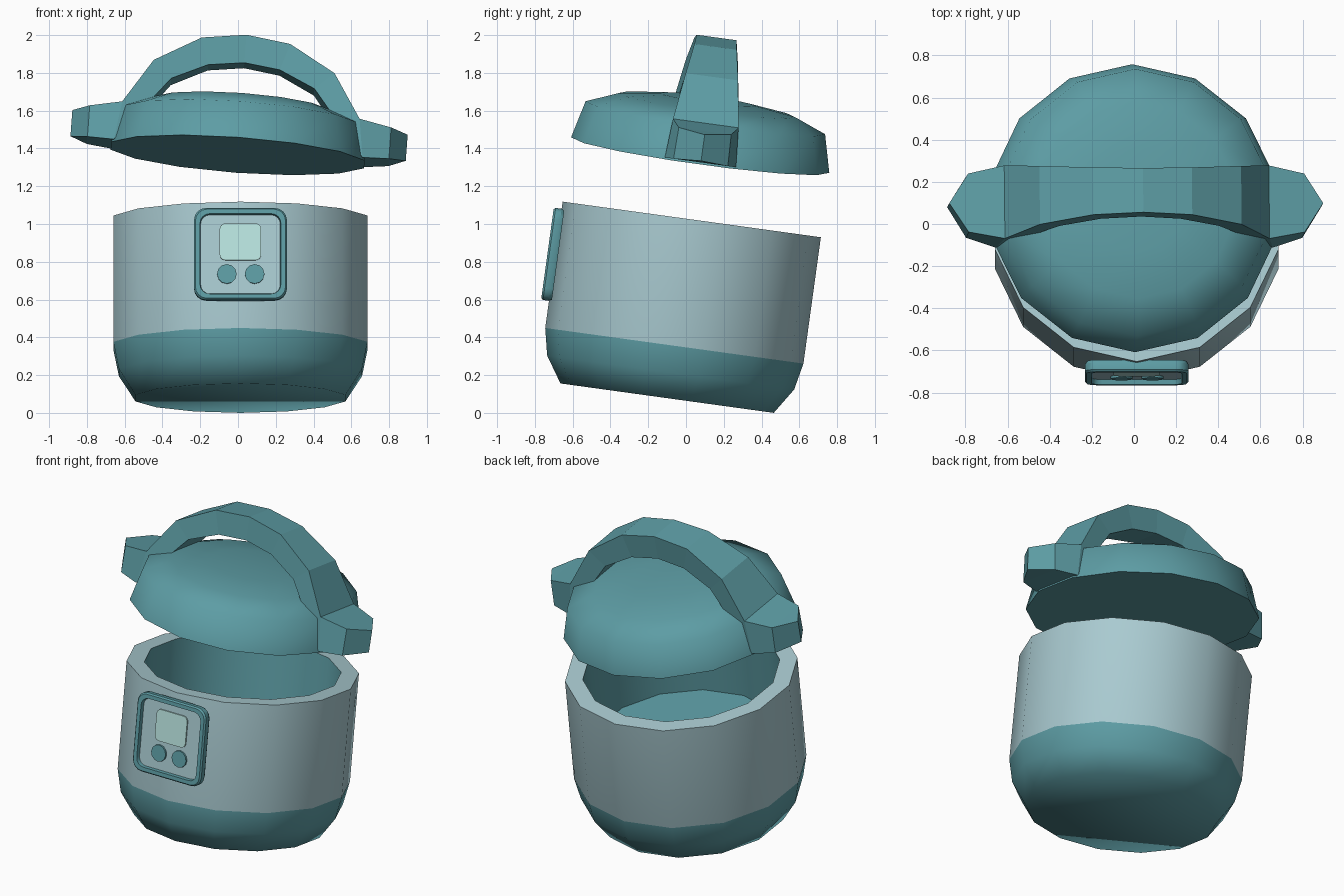
import bpy, bmesh, math
from mathutils import Matrix, Vector

if "Cube" in bpy.data.objects:
    bpy.data.objects.remove(bpy.data.objects["Cube"])


def material(name, srgb):
    lin = [c / 12.92 if c <= 0.04045 else ((c + 0.055) / 1.055) ** 2.4 for c in srgb]
    m = bpy.data.materials.new(name)
    m.use_nodes = True
    m.diffuse_color = (*lin, 1)
    m.node_tree.nodes["Principled BSDF"].inputs["Base Color"].default_value = (*lin, 1)
    return m


TEAL = material("teal", (0.365, 0.615, 0.645))
PALE = material("pale_blue", (0.665, 0.795, 0.82))
MINT = material("pale_mint", (0.73, 0.90, 0.88))

# Tilted frames of the pot and of the lid lifted off it
POT = Matrix.Translation((0.013, -0.10, 0.078)) @ Matrix.Rotation(math.radians(-7.85), 4, 'X')
LID = (Matrix.Translation((-0.002, 0.075, 1.365)) @ Matrix.Rotation(math.radians(4.2), 4, 'Y')
       @ Matrix.Rotation(math.radians(-7.85), 4, 'X'))


def loft(name, rings, mats, frame, caps=True, closed=False, band_mats=None, smooth=None):
    """Join matching rings of points; band_mats gives a slot for each band, then both caps."""
    bm = bmesh.new()
    vr = [[bm.verts.new(p) for p in ring] for ring in rings]
    n = len(rings[0])
    bands = len(rings) if closed else len(rings) - 1
    for b in range(bands):
        lo, hi = vr[b], vr[(b + 1) % len(vr)]
        for i in range(n):
            f = bm.faces.new((lo[i], lo[(i + 1) % n], hi[(i + 1) % n], hi[i]))
            f.material_index = band_mats[b] if band_mats else 0
    if caps and not closed:
        for ring in (vr[0][::-1], vr[-1]):
            bm.faces.new(ring)
    bmesh.ops.remove_doubles(bm, verts=bm.verts, dist=0.0005)
    bmesh.ops.recalc_face_normals(bm, faces=bm.faces)
    me = bpy.data.meshes.new(name)
    bm.to_mesh(me)
    bm.free()
    for m in mats:
        me.materials.append(m)
    if smooth:
        for p in me.polygons:
            p.use_smooth = True
        me.set_sharp_from_angle(angle=math.radians(smooth))
    ob = bpy.data.objects.new(name, me)
    bpy.context.scene.collection.objects.link(ob)
    ob.matrix_world = frame
    return ob


def circle(r, z, sides=14):
    steps = [-math.pi / 2 + 2 * math.pi * i / sides for i in range(sides)]
    return [Vector((r * math.cos(a), r * math.sin(a), z)) for a in steps]


def rounded(cx, cz, hx, hz, r, y, steps=4):
    """Rounded rectangle facing the front."""
    pts = []
    for q, (sx, sz) in enumerate(((1, 1), (-1, 1), (-1, -1), (1, -1))):
        for k in range(steps + 1):
            a = math.pi / 2 * (q + k / steps)
            pts.append(Vector((cx + sx * (hx - r) + r * math.cos(a), y,
                               cz + sz * (hz - r) + r * math.sin(a))))
    return pts


# Pot: teal base, pale wall and rim, teal bowl inside
pot = [(0.57, 0), (0.66, 0.137), (0.69, 0.28), (0.69, 0.955), (0.585, 0.955), (0.575, 0.46)]
loft("pot", [circle(r, z) for r, z in pot], [TEAL, PALE], POT,
     band_mats=[0, 0, 1, 1, 0], smooth=60)

# Domed lid with a flat underside
lid = [(0.69, 0), (0.64, 0.2), (0.47, 0.268), (0.25, 0.298)]
loft("lid", [circle(r, z) for r, z in lid], [TEAL], LID, smooth=60)

# Arched handle with pointed side tabs: outer x, outer z, half width, inner x, inner z, half width
half = [(0.89, 0.175, 0, 0.89, 0.035, 0),
        (0.80, 0.188, 0.14, 0.80, 0.02, 0.145),
        (0.63, 0.217, 0.175, 0.66, 0.01, 0.19),
        (0.48, 0.455, 0.14, 0.38, 0.365, 0.135),
        (0.235, 0.597, 0.113, 0.19, 0.455, 0.113)]
stations = ([(-a, b, c, -d, e, f) for a, b, c, d, e, f in half]
            + [(0, 0.63, 0.106, 0, 0.48, 0.106)] + half[::-1])
loft("handle", [[Vector((xo, -wo, zo)), Vector((xo, wo, zo)),
                 Vector((xi, wi, zi)), Vector((xi, -wi, zi))]
                for xo, zo, wo, xi, zi, wi in stations], [TEAL], LID, caps=False)

# Control panel: raised frame around a pale plate
PZ = 0.671
loft("panel_frame", [rounded(0, PZ, 0.238, 0.238, 0.06, -0.675),
                     rounded(0, PZ, 0.246, 0.246, 0.065, -0.69),
                     rounded(0, PZ, 0.246, 0.246, 0.065, -0.722),
                     rounded(0, PZ, 0.238, 0.238, 0.06, -0.732),
                     rounded(0, PZ, 0.214, 0.214, 0.05, -0.732),
                     rounded(0, PZ, 0.206, 0.206, 0.045, -0.675)],
     [TEAL], POT, closed=True, smooth=30)
loft("panel_plate", [rounded(0, PZ, 0.212, 0.212, 0.045, -0.678),
                     rounded(0, PZ, 0.212, 0.212, 0.045, -0.708)], [PALE], POT, smooth=30)
loft("screen", [rounded(0, 0.737, 0.11, 0.098, 0.03, -0.70),
                rounded(0, 0.737, 0.11, 0.098, 0.03, -0.717)], [MINT], POT, smooth=30)

# Two round buttons
for side, x in (("right", -0.072), ("left", 0.075)):
    rings = [[Vector((x + p.x, y, 0.565 + p.y)) for p in circle(0.052, 0, 12)]
             for y in (-0.70, -0.72)]
    loft(side + "_button", rings, [TEAL], POT, smooth=35)
